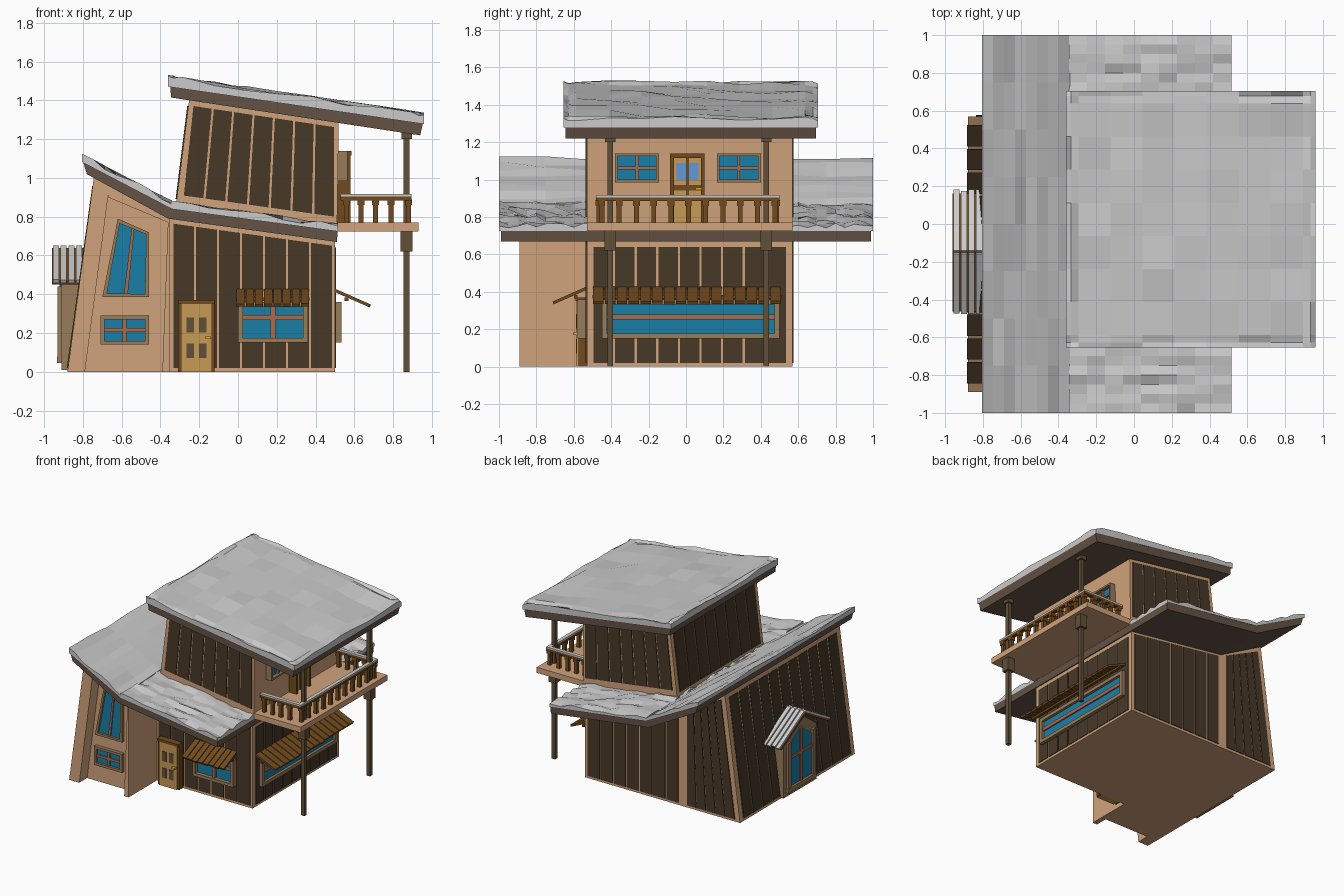
import bpy, bmesh, random
from mathutils import Vector as V

if "Cube" in bpy.data.objects:
    bpy.data.objects.remove(bpy.data.objects["Cube"])
random.seed(4)

COL = dict(tan=(.64, .37, .2), dark=(.064, .04, .022), fascia=(.13, .085, .06),
           glass=(.01, .21, .39), door=(.57, .32, .09), olive=(.32, .2, .1),
           slat=(.17, .07, .013), post=(.12, .08, .04), bar=(.4, .15, .075),
           sky=(.12, .32, .7), gold=(.85, .45, .02))
MATS = {}
for k, c in COL.items():
    MATS[k] = bpy.data.materials.new(k)
    MATS[k].diffuse_color = (*c, 1)


def finish(name, bm, col=None):
    bmesh.ops.recalc_face_normals(bm, faces=bm.faces)
    me = bpy.data.meshes.new(name)
    bm.to_mesh(me)
    bm.free()
    if col:
        me.materials.append(MATS[col])
    ob = bpy.data.objects.new(name, me)
    bpy.context.collection.objects.link(ob)
    return ob


def loft(bm, lo, hi):
    """Solid between two matching polygons."""
    a, b = [bm.verts.new(p) for p in lo], [bm.verts.new(p) for p in hi]
    n = len(a)
    bm.faces.new(a[::-1])
    bm.faces.new(b)
    for i in range(n):
        bm.faces.new((a[i], a[(i + 1) % n], b[(i + 1) % n], b[i]))


def prism(name, pts, t0, t1, col, axis='y'):
    bm = bmesh.new()
    f = (lambda p, t: (p[0], t, p[1])) if axis == 'y' else (lambda p, t: (t, p[0], p[1]))
    loft(bm, [f(p, t0) for p in pts], [f(p, t1) for p in pts])
    return finish(name, bm, col)


def boxes(name, items, col=None):
    bm = bmesh.new()
    for x0, x1, y0, y1, z0, z1 in items:
        r = [(x0, y0), (x1, y0), (x1, y1), (x0, y1)]
        loft(bm, [(*p, z0) for p in r], [(*p, z1) for p in r])
    return finish(name, bm, col)


def panel(name, quad, rects, d0, d1, col=None):
    """Plates given as (u0, u1, v0, v1) on a quad, raised along its normal."""
    a, b, c, d = map(V, quad)
    n = (b - a).cross(d - a).normalized()
    P = lambda u, v: a.lerp(b, u).lerp(d.lerp(c, u), v)
    bm = bmesh.new()
    for u0, u1, v0, v1 in rects:
        r = [P(u0, v0), P(u1, v0), P(u1, v1), P(u0, v1)]
        loft(bm, [p + n * d0 for p in r], [p + n * d1 for p in r])
    return finish(name, bm, col)


def planks(name, quad, n, gap=.1, d0=-.01, d1=.006, col='dark', ragged=0):
    panel(name, quad, [((i + gap / 2) / n, (i + 1 - gap / 2) / n, -random.random() * ragged, 1)
                       for i in range(n)], d0, d1, col)


def window(name, quad, us, vs, m=.02, depth=.03):
    a, b, c, d = map(V, quad)
    mu, mv = m / (b - a).length, m / (d - a).length
    panel(name + "_frame", quad, [(0, 1, 0, mv), (0, 1, 1 - mv, 1), (0, mu, mv, 1 - mv),
                                  (1 - mu, 1, mv, 1 - mv)], -.01, depth, 'olive')
    panel(name + "_glass", quad, [(mu, 1 - mu, mv, 1 - mv)], -.01, depth * .4, 'glass')
    h = .5 * m
    hu, hv = h * mu / m, h * mv / m
    panel(name + "_bars", quad, [(u - hu, u + hu, mv, 1 - mv) for u in us] +
          [(mu, 1 - mu, v - hv, v + hv) for v in vs], 0, depth * .7, 'bar')


def front(x0, x1, z0, z1, y):
    return [(x0, y, z0), (x1, y, z0), (x1, y, z1), (x0, y, z1)]


def right(y0, y1, z0, z1, x):
    return [(x, y0, z0), (x, y1, z0), (x, y1, z1), (x, y0, z1)]


def snow(name, p0, p1, y0, y1, us, vs, t, jit):
    """Lumpy faceted covering on a sloping slab, with a skirt round the edge."""
    bm = bmesh.new()
    base = lambda x: p0[1] + (p1[1] - p0[1]) * (x - p0[0]) / (p1[0] - p0[0])
    g = []
    for u in us:
        row = []
        for v in vs:
            x = p0[0] + (p1[0] - p0[0]) * u
            y = y0 + (y1 - y0) * v
            row.append(bm.verts.new((x, y, base(x) + t + random.uniform(-jit, jit))))
        g.append(row)
    for i in range(len(us) - 1):
        for j in range(len(vs) - 1):
            bm.faces.new((g[i][j], g[i + 1][j], g[i + 1][j + 1], g[i][j + 1]))
    ex = bmesh.ops.extrude_edge_only(bm, edges=[e for e in bm.edges if e.is_boundary])
    for v in ex['geom']:
        if isinstance(v, bmesh.types.BMVert):
            v.co.z = base(v.co.x) - .006
    finish(name, bm)


Y0, Y1 = -.53, .57
lean = lambda z: -.88 + .14 * z

# Lower storey and the projecting front wing with its recessed face
prism("lower_storey", [(-.88, 0), (.5, 0), (.5, .69), (-.35, .81), (-.74, 1.03)], Y0, Y1, 'tan')
wing = [(-.88, 0), (-.35, 0), (-.35, .81), (-.74, 1.03)]
prism("front_wing", wing, -.79, Y0, 'tan')
prism("wing_left_pillar", [(-.88, 0), (-.79, 0), (-.66, .98), (-.74, 1.03)], -.89, -.79, 'tan')
prism("wing_right_pillar", [(-.39, 0), (-.35, 0), (-.35, .81), (-.36, .81)], -.89, -.79, 'tan')
prism("wing_header", [(-.67, .9), (-.36, .77), (-.36, .82), (-.66, .99)], -.89, -.79, 'tan')

# Upper storey
prism("upper_storey", [(-.33, .78), (.51, .68), (.52, 1.3), (-.25, 1.42)], Y0, Y1, 'tan')

# Plank cladding
planks("front_planks", [(-.34, Y0, .02), (.49, Y0, .02), (.49, Y0, .65), (-.34, Y0, .765)], 7)
planks("back_planks", [(.48, Y1, .02), (-.34, Y1, .02), (-.34, Y1, .77), (.48, Y1, .655)], 7)
planks("back_wedge_planks", [(-.41, Y1, .02), (-.84, Y1, .02), (-.715, Y1, .95), (-.41, Y1, .8)], 5)
planks("right_planks", right(-.5, .54, .02, .64, .5), 9)
planks("left_planks", [(lean(.02), .53, .02), (lean(.02), -.85, .02),
                       (lean(.96), -.85, .96), (lean(.96), .53, .96)], 11)
planks("upper_front_planks", [(-.285, Y0, .91), (.5, Y0, .8), (.5, Y0, 1.262), (-.235, Y0, 1.372)], 7)
planks("upper_back_planks", [(.5, Y1, .8), (-.285, Y1, .91), (-.235, Y1, 1.372), (.5, Y1, 1.262)], 7)
planks("upper_left_planks", [(-.316, .54, .89), (-.316, -.5, .89), (-.256, -.5, 1.37), (-.256, .54, 1.37)], 8)

# Roof slabs
prism("lower_roof", [(-.78, 1.02), (-.36, .79), (.51, .67), (.515, .73), (-.34, .845), (-.8, 1.085)],
      -.99, .99, 'fascia')
prism("upper_roof", [(-.345, 1.415), (.94, 1.22), (.955, 1.285), (-.35, 1.475)], -.645, .695, 'fascia')

# Snowy roof coverings
edge = [0, .02, .05] + [.05 + .9 * i / 7 for i in range(1, 7)] + [.95, .98, 1]
even = lambda n: [i / n for i in range(n + 1)]
snow("upper_roof_cover", (-.36, 1.477), (.96, 1.284), -.655, .705, edge, edge, .043, .013)
snow("lower_roof_cover_left", (-.805, 1.088), (-.34, .845), -1, 1, even(8), even(8), .028, .012)
snow("lower_roof_cover_right", (-.345, .846), (.515, .73), -1, 1, even(9), even(40), .024, .014)

# Wing windows
window("wing_tall_window", [(-.7, -.79, .385), (-.46, -.79, .385), (-.46, -.79, .72), (-.62, -.79, .79)], [.5], [])
window("wing_low_window", front(-.71, -.46, .14, .29, -.79), [.5], [.5])

# Ground-floor windows
window("front_window", front(0, .36, .15, .36, Y0), [.5], [.62], .025, .05)
window("right_window", right(-.45, .5, .15, .36, .5), [], [.55], .028, .035)

# Slatted awnings
planks("front_awning", [(-.01, -.7, .345), (.37, -.7, .345), (.37, Y0, .42), (-.01, Y0, .42)],
       8, .12, -.008, .008, 'slat', .08)
planks("right_awning", [(.67, -.5, .345), (.67, .51, .345), (.5, .51, .42), (.5, -.5, .42)],
       16, .12, -.008, .008, 'slat', .08)
boxes("awning_battens", [(-.01, .37, -.6, -.58, .365, .382), (.55, .57, -.5, .51, .365, .382)], 'slat')

# Front door
boxes("front_door_frame", [(-.31, -.295, -.575, Y0, 0, .37), (-.135, -.12, -.575, Y0, 0, .37),
                           (-.31, -.12, -.59, Y0, .35, .37)], 'slat')
boxes("front_door", [(-.295, -.135, -.585, Y0, 0, .35)], 'door')
panes = [(.18, .42, .58, .8), (.58, .82, .58, .8), (.18, .42, .2, .42), (.58, .82, .2, .42)]
panel("front_door_panels", front(-.295, -.135, 0, .35, -.585), panes, -.005, .004, 'post')
boxes("front_door_handle", [(-.17, -.14, -.605, -.58, .168, .182)], 'gold')

# Balcony door and windows
boxes("balcony_door_frame", [(.51, .58, -.085, -.065, .77, 1.14), (.51, .58, .08, .1, .77, 1.14),
                             (.51, .585, -.085, .1, 1.115, 1.14)], 'slat')
boxes("balcony_door", [(.51, .55, -.065, .08, .77, 1.115)], 'door')
dq = right(-.065, .08, .77, 1.115, .55)
panel("balcony_door_cross", dq, [(0, 1, .5, .58), (.44, .56, 0, 1)], -.005, .006, 'slat')
panel("balcony_door_glass", dq, [(.1, .44, .66, .92), (.56, .9, .66, .92)], -.005, .004, 'sky')
boxes("balcony_door_handle", [(.55, .575, .05, .085, .945, .958)], 'gold')
for side, y in (("left", -.38), ("right", .165)):
    window("balcony_" + side + "_window", right(y, y + .235, .985, 1.14, .515), [.5], [.5], .015, .05)

# Balcony floor, posts and railing
boxes("balcony_floor", [(.48, .93, Y0, Y1, .725, .77)], 'tan')
for side, y in (("front", -.405), ("back", .43)):
    sq = lambda h, a, b: (.87 - h, .87 + h, y - h, y + h, a, b)
    boxes(side + "_post", [sq(.015, 0, 1.24), sq(.031, .62, .725), sq(.027, 1.2, 1.25)], 'post')
spots = [(.88, -.45 + i * .0925) for i in range(11)]
spots += [(x, y) for y in (-.465, .485) for x in (.56, .635, .71, .79)]
boxes("balusters", [(x - .013, x + .013, y - .013, y + .013, .77, .89) for x, y in spots] +
      [(x - .018, x + .018, y - .018, y + .018, .86, .89) for x, y in spots], 'slat')
rails = [(.865, .895, -.48, .5), (.53, .88, -.48, -.45), (.53, .88, .47, .5)]
boxes("handrail", [(*r, .885, .905) for r in rails], 'slat')
boxes("handrail_cover", [(*r, .905, .917) for r in rails])

# Gabled bay on the left wall
C = -.15
gable = lambda h, z0, z1, z2: [(C - h, z0), (C + h, z0), (C + h, z1), (C, z2), (C - h, z1)]
prism("bay_body", gable(.21, .01, .46, .61), -.91, -.76, 'olive', 'x')
prism("bay_glass", gable(.14, .08, .41, .51), -.916, -.9, 'glass', 'x')
boxes("bay_bars", [(-.922, -.9, C - .012, C + .012, .08, .51), (-.922, -.9, C - .14, C + .14, .3, .324)], 'bar')
boxes("bay_jambs", [(-.93, -.9, C + s * .155 - .018, C + s * .155 + .018, .05, .44) for s in (-1, 1)] +
      [(-.935, -.9, C - .18, C + .18, .045, .08)], 'olive')
for side, s in (("front", -1), ("back", 1)):
    xs = (-.96, -.76) if s < 0 else (-.76, -.96)
    e, r = C + s * .31, C
    q = [(xs[0], e, .46), (xs[1], e, .46), (xs[1], r, .635), (xs[0], r, .635)]
    panel("bay_" + side + "_roof", q, [(0, 1, 0, 1)], -.012, .004, 'slat')
    planks("bay_" + side + "_roof_slats", q, 5, .22, .003, .02, None, .05)

for m in bpy.data.materials:
    if m.users and not m.is_grease_pencil:
        m.use_nodes = True
        m.node_tree.nodes["Principled BSDF"].inputs["Base Color"].default_value = m.diffuse_color
